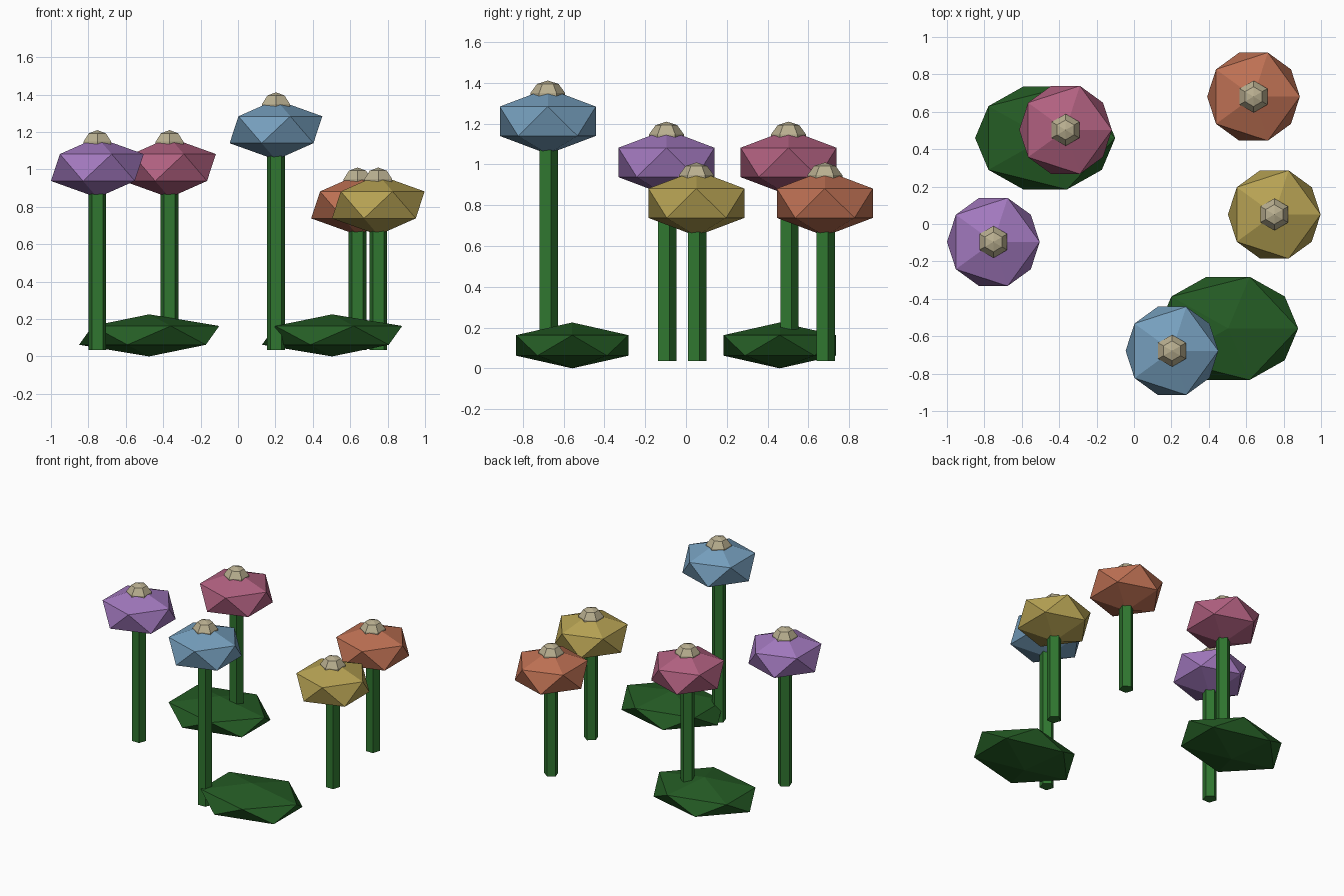
import bpy

if "Cube" in bpy.data.objects:
    bpy.data.objects.remove(bpy.data.objects["Cube"])


def material(name, rgb):
    # Colours are picked as seen on screen and converted to linear values
    m = bpy.data.materials.new(name)
    m.diffuse_color = (*[c ** 2.2 for c in rgb], 1)
    m.use_nodes = True
    m.node_tree.nodes["Principled BSDF"].inputs["Base Color"].default_value = m.diffuse_color
    return m


def finish(name, mat, scale=(1, 1, 1)):
    ob = bpy.context.object
    ob.name = name
    ob.scale = scale
    ob.data.materials.append(mat)


STEM = material("stem_green", (0.20, 0.46, 0.20))
LEAF = material("leaf_green", (0.16, 0.36, 0.16))
CENTRE = material("centre_cream", (0.72, 0.68, 0.56))
STEM_BASE = 0.035


def flower(colour, rgb, x, y, z):
    # Five-sided stem, ending inside the bloom
    bpy.ops.mesh.primitive_cylinder_add(
        vertices=5, radius=0.05, depth=z - STEM_BASE,
        location=(x, y, (z + STEM_BASE) / 2))
    finish(colour + "_stem", STEM)
    # Flattened faceted bloom
    bpy.ops.mesh.primitive_ico_sphere_add(subdivisions=1, radius=1, location=(x, y, z))
    finish(colour + "_bloom", material(colour, rgb), (0.277, 0.277, 0.161))
    # Small hexagonal centre on top
    bpy.ops.mesh.primitive_uv_sphere_add(
        segments=6, ring_count=5, radius=0.09, location=(x, y, z + 0.11))
    finish(colour + "_flower_centre", CENTRE)


flower("purple", (0.63, 0.47, 0.74), -0.752, -0.096, 1.01)
flower("pink", (0.69, 0.38, 0.50), -0.366, 0.503, 1.01)
flower("blue", (0.46, 0.62, 0.74), 0.203, -0.678, 1.212)
flower("orange", (0.74, 0.44, 0.33), 0.639, 0.681, 0.81)
flower("yellow", (0.71, 0.63, 0.33), 0.750, 0.051, 0.81)

# Low leaf clumps resting on the ground
for name, x, y in (("back_leaf", -0.475, 0.46), ("front_leaf", 0.503, -0.558)):
    bpy.ops.mesh.primitive_ico_sphere_add(subdivisions=1, radius=1, location=(x, y, 0.1125))
    finish(name, LEAF, (0.419, 0.324, 0.1125))
